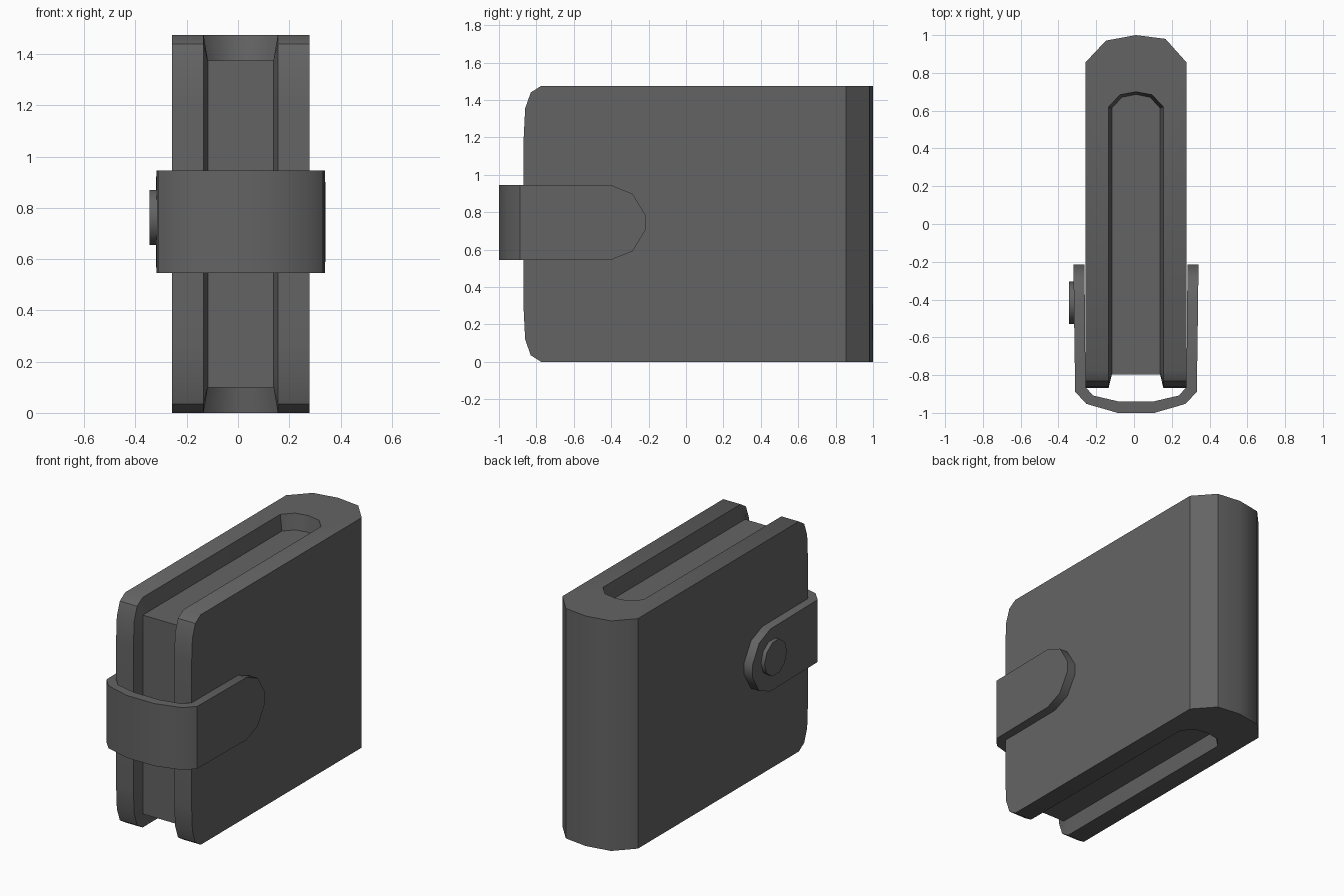
import bpy, bmesh, math
from mathutils import Matrix

if "Cube" in bpy.data.objects:
    bpy.data.objects.remove(bpy.data.objects["Cube"])

CX = 0.0105       # centre line of the wallet
H = 1.475         # height of the wallet

leather = bpy.data.materials.new("dark_leather")
leather.diffuse_color = (0.127, 0.127, 0.127, 1)
leather.use_nodes = True
leather.node_tree.nodes["Principled BSDF"].inputs["Base Color"].default_value = leather.diffuse_color


def finish(bm, name):
    bmesh.ops.recalc_face_normals(bm, faces=bm.faces)
    mesh = bpy.data.meshes.new(name)
    bm.to_mesh(mesh)
    bm.free()
    mesh.materials.append(leather)
    ob = bpy.data.objects.new(name, mesh)
    bpy.context.collection.objects.link(ob)
    bpy.ops.object.select_all(action='DESELECT')
    bpy.context.view_layer.objects.active = ob
    ob.select_set(True)
    bpy.ops.object.shade_smooth_by_angle(angle=math.radians(38))
    return ob


def mirrored(half, middle=()):
    """Left half stations, optional middle one, then the right half reversed."""
    flip = [[(-x, y, a, b) for x, y, a, b in st] for st in reversed(half)]
    return half + list(middle) + flip


def rings(bm, stations):
    return [[bm.verts.new((CX + x, y, z)) for x, y, lo, hi in st for z in (lo, hi)]
            for st in stations]


def strip(bm, rows, i, j):
    for a, b in zip(rows, rows[1:]):
        bm.faces.new((a[i], a[j], b[j], b[i]))


# Wallet body: U-shaped cover with bevelled rim sloping down to the inner block
def station(outer, rim, page, z=0.0, pz=0.1):
    return [(*outer, z, H - z), (*rim, z, H - z), (*page, pz, H - pz)]


front = [(-0.868, 0.28, -0.797, 0.28), (-0.86, 0.12, -0.797, 0.17),
         (-0.83, 0.035, -0.797, 0.1), (-0.775, 0.0, -0.75, 0.1)]
half = [station((-0.268, y), (-0.145, y), (-0.128, py), z, pz) for y, z, py, pz in front]
half += [station((-0.268, 0.855), (-0.145, 0.62), (-0.128, 0.613)),
         station((-0.159, 0.971), (-0.085, 0.684), (-0.075, 0.671))]
spine = station((0, 1.0), (0, 0.70), (0, 0.686))

stations = mirrored(half, [spine])
# the right spine edge is folded a little more sharply
for n, (x, y, lo, hi) in enumerate(stations[7][:1]):
    stations[7][n] = (x - 0.003, 0.98, lo, hi)

bm = bmesh.new()
rows = rings(bm, stations)
for i, j in ((0, 1), (1, 3), (3, 5), (0, 2), (2, 4)):
    strip(bm, rows, i, j)
for end in (rows[0], rows[-1]):
    bm.faces.new((end[0], end[1], end[3], end[2]))
    bm.faces.new((end[2], end[3], end[5], end[4]))
# inner block: front face and its top and bottom
for k in (4, 5):
    for n in (0, 1):
        bm.faces.new((rows[n][k], rows[n + 1][k], rows[-2 - n][k], rows[-1 - n][k]))
    bm.faces.new([r[k] for r in rows[2:-2]])
bm.faces.new((rows[0][4], rows[0][5], rows[-1][5], rows[-1][4]))
finish(bm, "wallet_body")

# Closing strap wrapped round the front, with clipped rounded ends
ZC = 0.745
path = [((-0.331, -0.215), (-0.272, -0.215), 0.037),
        ((-0.330, -0.285), (-0.272, -0.285), 0.153),
        ((-0.329, -0.40), (-0.271, -0.40), 0.2),
        ((-0.322, -0.888), (-0.267, -0.863), 0.2),
        ((-0.263, -0.952), (-0.228, -0.908), 0.2),
        ((-0.097, -1.0), (-0.09, -0.94), 0.2)]
half = [[(*o, ZC - h, ZC + h), (*i, ZC - h, ZC + h)] for o, i, h in path]
bm = bmesh.new()
rows = rings(bm, mirrored(half))
for i, j in ((0, 1), (1, 3), (3, 2), (2, 0)):
    strip(bm, rows, i, j)
for end in (rows[0], rows[-1]):
    bm.faces.new((end[0], end[1], end[3], end[2]))
finish(bm, "strap")

# Snap button on the left end of the strap
bm = bmesh.new()
place = Matrix.Translation((-0.328, -0.417, 0.762)) @ Matrix.Rotation(math.pi / 2, 4, 'Y')
bmesh.ops.create_cone(bm, cap_ends=True, segments=10, radius1=0.113, radius2=0.113,
                      depth=0.034, matrix=place)
finish(bm, "snap_button")
